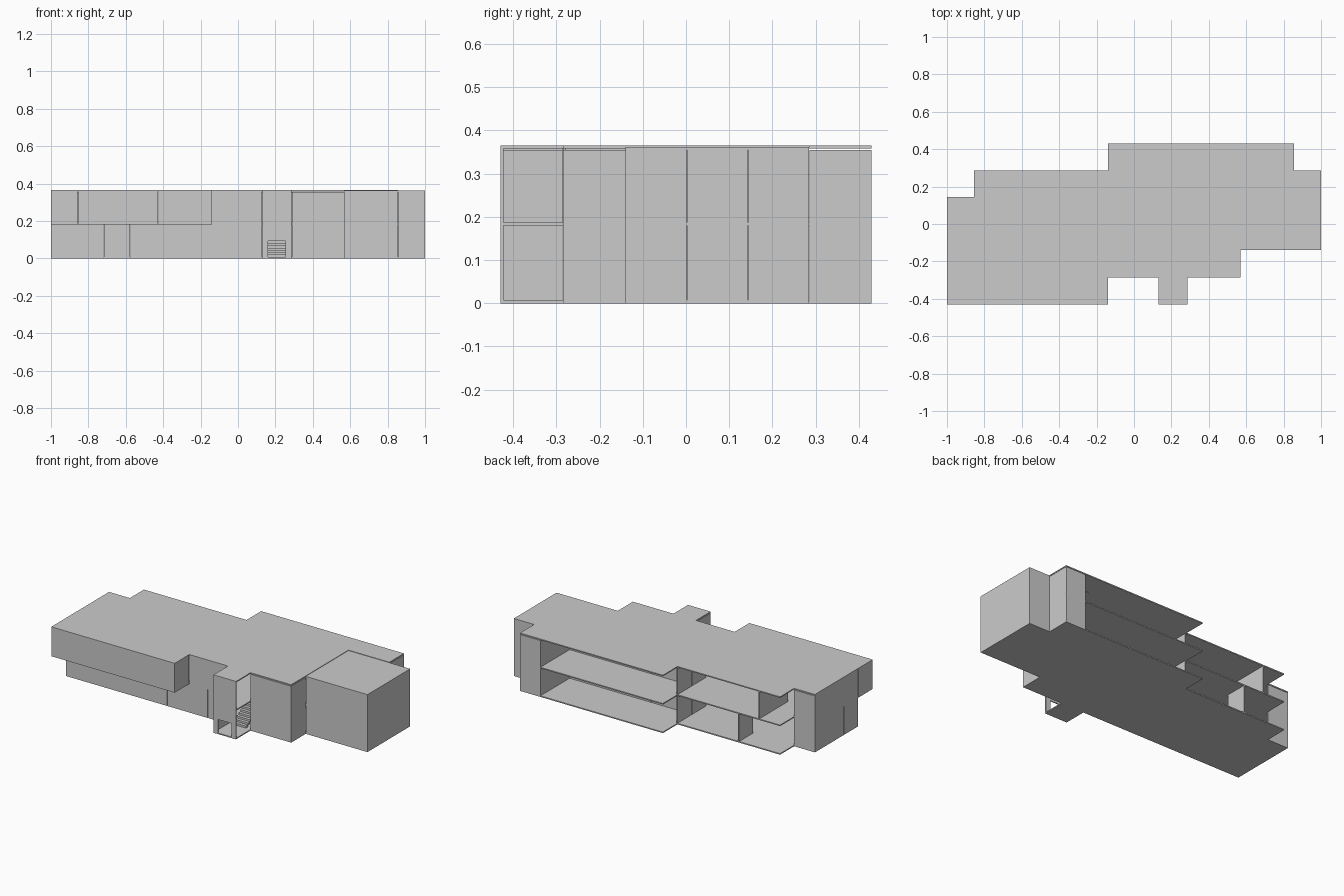
import bpy, bmesh, math
from mathutils import Vector

if "Cube" in bpy.data.objects:
    bpy.data.objects.remove(bpy.data.objects["Cube"])

T = 0.007          # wall and slab thickness
M = 1 / 7          # panel module width
MID, TOP = 0.18, 0.365


def finish(bm, name):
    bmesh.ops.recalc_face_normals(bm, faces=bm.faces)
    me = bpy.data.meshes.new(name)
    bm.to_mesh(me)
    bm.free()
    ob = bpy.data.objects.new(name, me)
    bpy.context.collection.objects.link(ob)
    return ob


def add_box(bm, lo, hi):
    res = bmesh.ops.create_cube(bm, size=1)
    for v in res["verts"]:
        v.co = Vector([lo[i] + (v.co[i] + 0.5) * (hi[i] - lo[i]) for i in range(3)])


def slab(name, outline, z, t=T):
    bm = bmesh.new()
    face = bm.faces.new([bm.verts.new((x, y, z)) for x, y in outline])
    up = bmesh.ops.extrude_face_region(bm, geom=[face])["geom"]
    for v in up:
        if isinstance(v, bmesh.types.BMVert):
            v.co.z += t
    return finish(bm, name)


# axis-aligned wall panels along a path; the wall sits left of the travel direction
def walls(name, path, z0, z1):
    bm = bmesh.new()
    for a, b in zip(path, path[1:]):
        a, b = Vector(a), Vector(b)
        n = max(1, round((b - a).length / M))
        d = (b - a).normalized()
        inward = Vector((-d.y, d.x)) * T
        for i in range(n):
            p = a.lerp(b, i / n) + d * 0.0004
            q = a.lerp(b, (i + 1) / n) - d * 0.0004 + inward
            add_box(bm, (min(p.x, q.x), min(p.y, q.y), z0),
                    (max(p.x, q.x), max(p.y, q.y), z1))
    return finish(bm, name)


# stepped plan, counter-clockwise
front = [(-0.14, -0.285), (0.13, -0.285), (0.13, -0.43), (0.287, -0.43),
         (0.287, -0.285), (0.57, -0.285), (0.57, -0.14)]
right = [(1, -0.14), (1, 0.285)]
back = [(0.855, 0.285), (0.855, 0.43), (-0.14, 0.43), (-0.14, 0.285),
        (-0.855, 0.285), (-0.855, 0.145), (-1, 0.145)]

# floors and roof
slab("ground_floor", [(-1, -0.285)] + front[1:] + right + back, 0)
slab("upper_floor", [(-1, -0.43), (-0.14, -0.43)] + front + right + back, MID)
slab("main_roof", [(-1, -0.43), (-0.14, -0.43)] + front + [(0.57, 0.285)] + back,
     TOP - T)
slab("right_roof", [(0.57, -0.14)] + right + [(0.57, 0.285)], TOP - T - 0.003)

# outer and inner walls per storey
bay = [(0.855, 0.285), (0.855, 0.43), (0.713, 0.43), (0.713, 0.14)]
for level, z0, z1 in (("lower", T, MID), ("upper", MID + T, TOP - T - 0.003)):
    walls(level + "_right_walls", front[4:] + right + bay, z0, z1)
    walls(level + "_entrance_left_wall", [(0.13, -0.285), (0.13, -0.43)], z0, z1)
    walls(level + "_balcony_wall", [(0.713, 0.14), (-0.14, 0.14)], z0, z1)
    walls(level + "_middle_partition", [(-0.14, 0.285), (-0.14, 0.0)], z0, z1)
    walls(level + "_left_back_wall", [(-0.855, 0.145), (-1, 0.145)], z0, z1)

walls("lower_left_walls", [(-1, 0.145), (-1, -0.285), (0.13, -0.285)], T, MID)
walls("upper_left_walls", [(-1, 0.145), (-1, -0.43), (-0.14, -0.43), (-0.14, -0.285),
                           (0.13, -0.285)], MID + T, TOP - T)
walls("upper_entrance_front", [(0.13, -0.43), (0.287, -0.43)], MID + T, TOP - T)
walls("lower_left_partition", [(-0.57, 0.285), (-0.57, 0.145)], T, MID)
walls("upper_left_partition", [(-0.71, 0.285), (-0.71, 0.0)], MID + T, TOP - T)

# entrance front with a doorway
bm = bmesh.new()
for x0, x1, z0 in ((0.13, 0.16, T), (0.16, 0.255, 0.092), (0.255, 0.287, T)):
    add_box(bm, (x0, -0.43, z0), (x1, -0.43 + T, MID))
finish(bm, "entrance_door_wall")

# staircase behind the entrance
bm = bmesh.new()
steps = 14
rise = (MID - T) / steps
for i in range(steps):
    y = -0.285 + i * 0.02
    add_box(bm, (0.16, y, T + i * rise), (0.255, y + 0.02, T + (i + 1) * rise))
finish(bm, "stairs")
